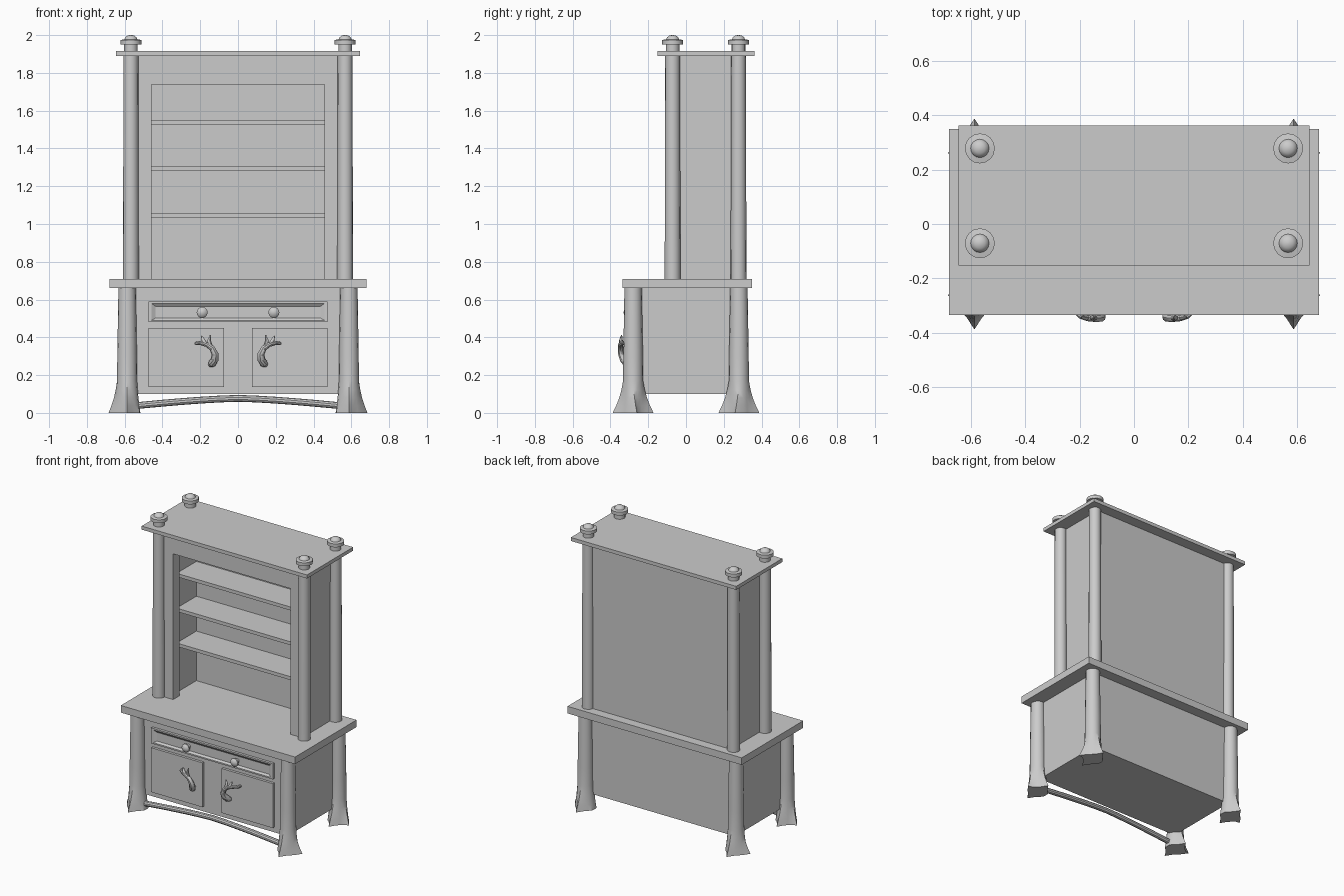
import bpy, bmesh
from math import cos, sin, pi, radians
from mathutils import Vector

if "Cube" in bpy.data.objects:
    bpy.data.objects.remove(bpy.data.objects["Cube"])


def make(name, verts, faces, smooth=False):
    me = bpy.data.meshes.new(name)
    me.from_pydata(verts, [], faces)
    bm = bmesh.new()
    bm.from_mesh(me)
    bmesh.ops.recalc_face_normals(bm, faces=bm.faces)
    bm.to_mesh(me)
    bm.free()
    if smooth:
        me.polygons.foreach_set("use_smooth", [True] * len(me.polygons))
        me.set_sharp_from_angle(angle=radians(35))
    ob = bpy.data.objects.new(name, me)
    bpy.context.collection.objects.link(ob)
    return ob


def box(name, x, y, z):
    v = [(a, b, c) for c in z for b in y for a in x]
    f = [(0, 1, 3, 2), (4, 5, 7, 6), (0, 1, 5, 4), (2, 3, 7, 6), (0, 2, 6, 4), (1, 3, 7, 5)]
    return make(name, v, f)


def loft(name, rings, smooth=True):
    n = len(rings[0])
    faces = [(k * n + i, k * n + (i + 1) % n, (k + 1) * n + (i + 1) % n, (k + 1) * n + i)
             for k in range(len(rings) - 1) for i in range(n)]
    faces += [tuple(range(n)), tuple(range((len(rings) - 1) * n, len(rings) * n))]
    return make(name, [p for r in rings for p in r], faces, smooth)


def turned(name, cx, cy, profile, n=16):
    return loft(name, [[(cx + r * cos(2 * pi * i / n), cy + r * sin(2 * pi * i / n), z)
                        for i in range(n)] for r, z in profile])


def tube(name, path, n=10):
    # path points are (x, y, z, radius)
    pts = [Vector(p[:3]) for p in path]
    rings = []
    for k, p in enumerate(pts):
        t = (pts[min(k + 1, len(pts) - 1)] - pts[max(k - 1, 0)]).normalized()
        u = t.cross(Vector((0, 1, 0))).normalized()
        w = t.cross(u)
        rings.append([p + path[k][3] * (u * cos(2 * pi * i / n) + w * sin(2 * pi * i / n))
                      for i in range(n)])
    return loft(name, rings)


# Slabs and lower cabinet
box("countertop", (-.68, .68), (-.335, .35), (.66, .71))
box("top_board", (-.645, .645), (-.152, .362), (1.89, 1.915))
box("lower_cabinet", (-.575, .575), (-.272, .275), (.1, .66))

# Upper cabinet
box("upper_back", (-.55, .55), (.25, .285), (.71, 1.89))
box("upper_header", (-.457, .457), (-.07, 0), (1.738, 1.89))
for z in (1.0475, 1.2935, 1.539):
    box("shelf", (-.5, .5), (.03, .25), (z - .012, z + .012))

# Upper posts with turned finials
for sx in (-1, 1):
    for y in (-.071, .278):
        turned("upper_post", sx * .567, y, [(.042, .71), (.039, 1.9)])
        turned("finial", sx * .567, y, [(.036, 1.9), (.036, 1.95), (.055, 1.95), (.055, 1.974),
               (.034, 1.978), (.03, 1.988), (.018, 1.997), (.004, 2.0)])

# Lower posts with flared, pointed root feet
N = 16
levels = [(.66, .046, 0), (.3, .052, 0), (.17, .053, 0), (.12, .054, .15),
          (.08, .054, .36), (.04, .054, .65), (0, .054, 1)]
for sx in (-1, 1):
    for sy in (-1, 1):
        rings = []
        for z, r, f in levels:
            ring = []
            for i in range(N):
                a = 2 * pi * i / N
                k = i % 4
                tip = {0: .098, 4: .108, 8: .07, 12: .108}.get(i, .064 if k == 2 else .071)
                d = r + f * (tip - r)
                lean = -.02 * f if i == 0 else 0
                ring.append((sx * (.587 + d * cos(a)), sy * (.28 + d * sin(a) + lean), z))
            rings.append(ring)
        loft("lower_post", rings)

# Arched stretcher between the front feet
tube("stretcher", [(.58 * t / 6, -.28, .077 - .043 * abs(t / 6) ** 1.4, .018)
                   for t in range(-6, 7)])

# Drawer with a raised rim and sloped inner panel
outline = [(.475, .48, .59, -.272), (.475, .48, .59, -.29), (.458, .49, .58, -.29),
           (.437, .502, .564, -.278)]
loft("drawer_front", [[(-x, y, a), (x, y, a), (x, y, b), (-x, y, b)]
                      for x, a, b, y in outline], smooth=False)

# Parts mirrored left and right
antler = [(-.225, -.315, .368, .008), (-.195, -.338, .370, .012), (-.165, -.346, .362, .013),
          (-.138, -.346, .343, .015), (-.122, -.342, .312, .018), (-.124, -.33, .283, .021),
          (-.137, -.312, .262, .021), (-.145, -.292, .255, .014)]
prongs = [[(-.172, -.342, .365, .011), (-.185, -.344, .388, .009), (-.193, -.34, .408, .003)],
          [(-.145, -.345, .352, .012), (-.153, -.345, .385, .009), (-.146, -.341, .412, .003)]]
for s in (1, -1):
    xs = lambda a, b: sorted((a * s, b * s))
    box("upper_side", xs(-.55, -.5), (-.0, .25), (.71, 1.89))
    box("upper_jamb", xs(-.55, -.457), (-.07, 0), (.71, 1.89))
    box("door", xs(-.475, -.075), (-.29, -.272), (.137, .45))
    for path in [antler] + prongs:
        tube("door_handle", [(x * s, y, z, r) for x, y, z, r in path])
    # Mounting peg at the thin end of the handle
    tube("handle_peg", [(-.222 * s, -.29, .367, .009), (-.2221 * s, -.322, .3671, .009)])
    # Drawer knob, turned about the y axis
    knob = [(.014, -.278), (.014, -.3), (.029, -.306), (.029, -.316), (.02, -.326), (.004, -.33)]
    loft("drawer_knob", [[(s * .19 + r * cos(2 * pi * i / N), y, .532 + r * sin(2 * pi * i / N))
                          for i in range(N)] for r, y in knob])
